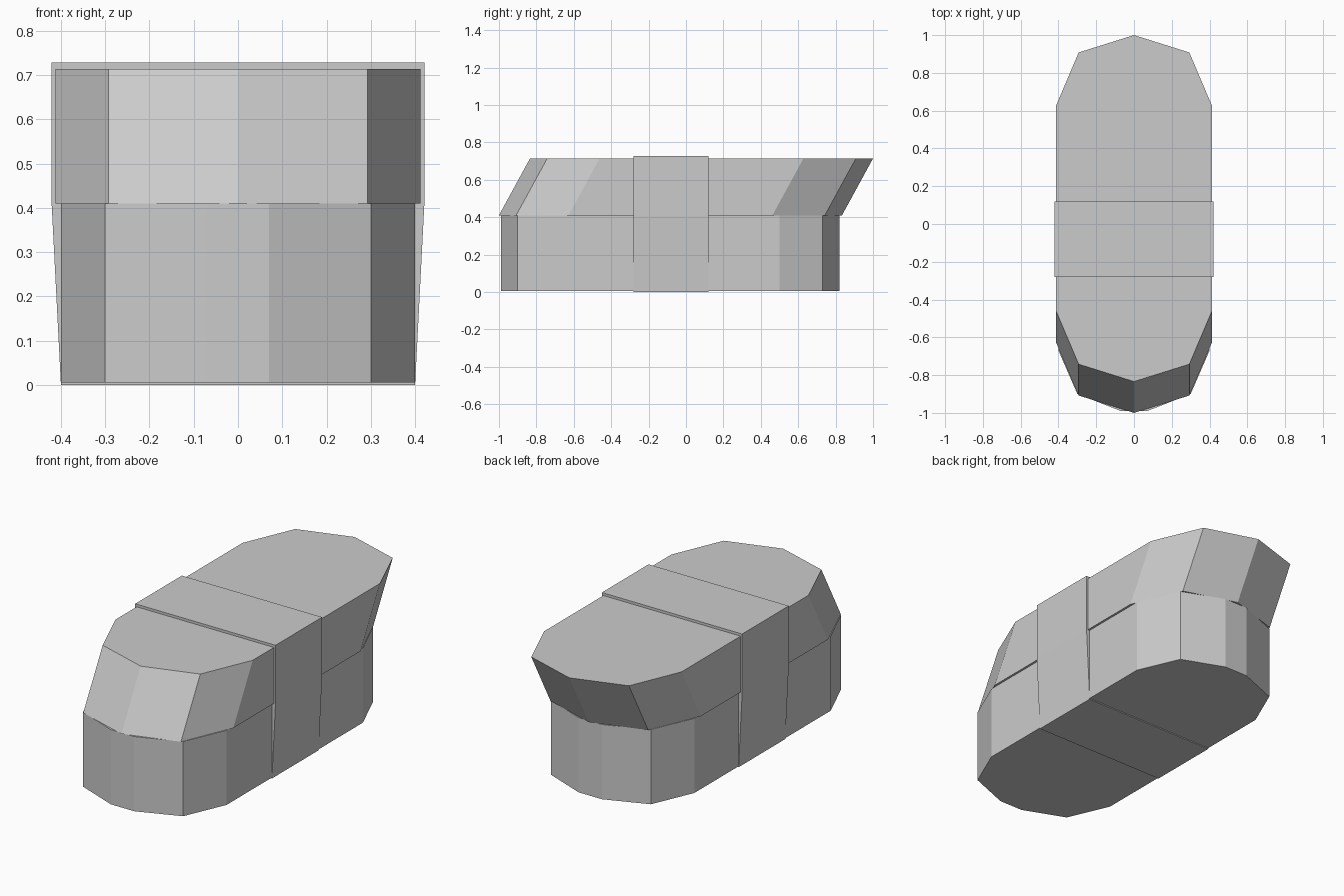
import bpy
import bmesh

cube = bpy.data.objects.get("Cube")
if cube:
    bpy.data.objects.remove(cube, do_unlink=True)

grey = bpy.data.materials.new("plain grey")
grey.use_nodes = True
colour = (0.6, 0.6, 0.6, 1)
grey.diffuse_color = colour
grey.node_tree.nodes["Principled BSDF"].inputs["Base Color"].default_value = colour


def loft(name, lower, upper, z0, z1):
    """Closed solid between two matching outlines, flat shaded."""
    bm = bmesh.new()
    a = [bm.verts.new((x, y, z0)) for x, y in lower]
    b = [bm.verts.new((x, y, z1)) for x, y in upper]
    bm.faces.new(a[::-1])
    bm.faces.new(b)
    for i in range(len(a)):
        j = (i + 1) % len(a)
        bm.faces.new((a[i], a[j], b[j], b[i]))
    bmesh.ops.recalc_face_normals(bm, faces=bm.faces)
    mesh = bpy.data.meshes.new(name)
    bm.to_mesh(mesh)
    bm.free()
    mesh.materials.append(grey)
    obj = bpy.data.objects.new(name, mesh)
    bpy.context.collection.objects.link(obj)
    return obj


def outline(quarter, centre_y):
    """Mirror a quarter outline, listed from the side to the tip, both ways."""
    half = quarter + [(-x, y) for x, y in reversed(quarter) if x > 0]
    ring = half + [(-x, -y) for x, y in half]
    return [(x, y + centre_y) for x, y in ring]


def rectangle(half_width, front, back):
    return [(half_width, front), (half_width, back),
            (-half_width, back), (-half_width, front)]


# Lower body: upright prism with narrow blunt ends
low = outline([(0.4, 0.585), (0.3, 0.815), (0.07, 0.905)], -0.085)
loft("lower_body", low, low, 0.005, 0.41)

# Upper body: pointed prism leaning towards the back
tip = [(0.412, 0.545), (0.293, 0.825), (0, 0.917)]
loft("upper_body", outline(tip, -0.083), outline(tip, 0.083), 0.41, 0.714)

# Middle band: tapered below, straight above
foot, top = rectangle(0.4, -0.28, 0.12), rectangle(0.421, -0.28, 0.12)
loft("middle_band_lower", foot, top, 0, 0.41)
loft("middle_band_upper", top, top, 0.41, 0.728)
